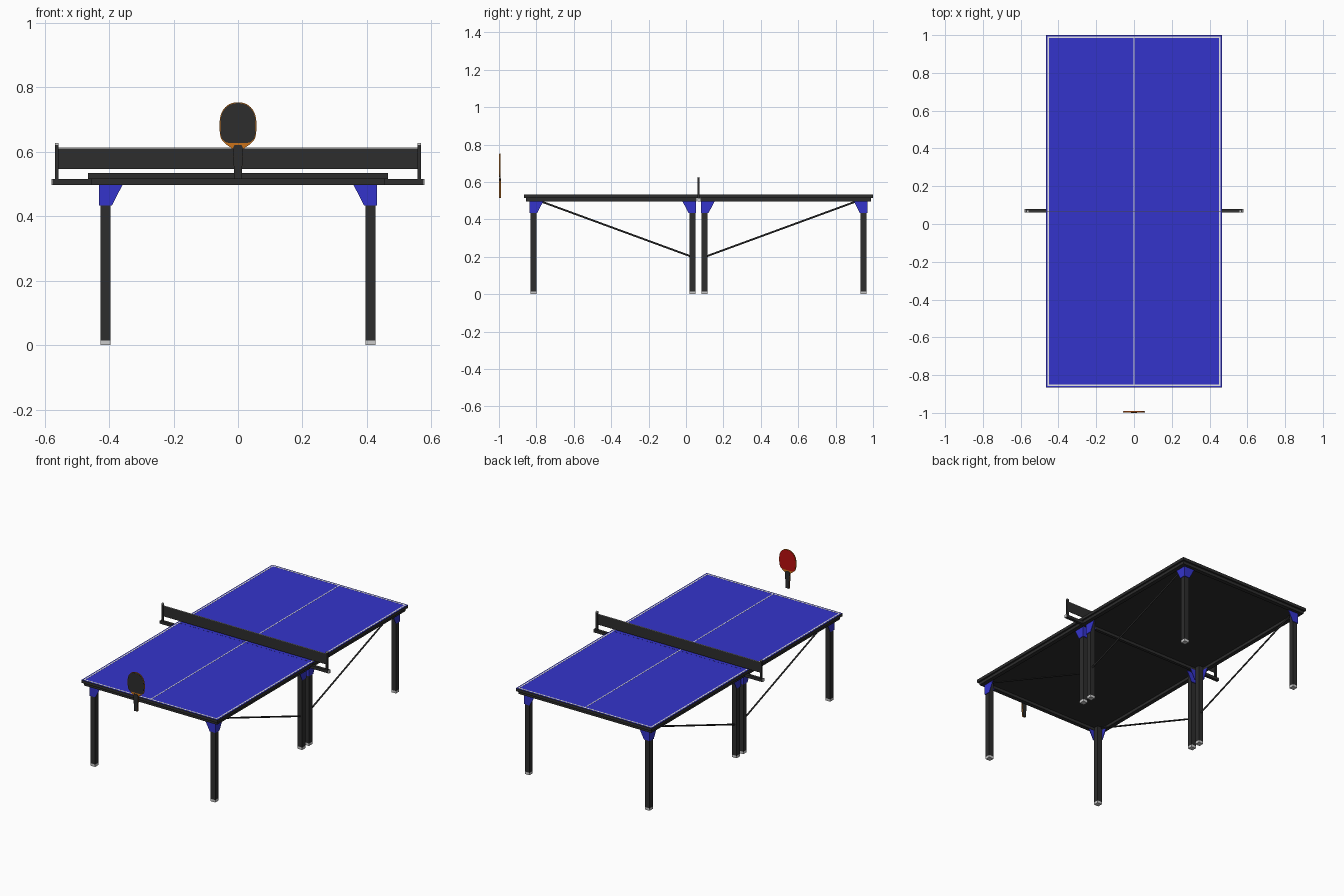
import bpy
import bmesh
from math import sin, cos, pi, copysign
from mathutils import Vector

cube = bpy.data.objects.get("Cube")
if cube:
    bpy.data.objects.remove(cube)


def material(name, r, g, b):
    m = bpy.data.materials.new(name)
    m.use_nodes = True
    m.diffuse_color = (r, g, b, 1)
    node = next(n for n in m.node_tree.nodes if n.type == 'BSDF_PRINCIPLED')
    node.inputs["Base Color"].default_value = (r, g, b, 1)
    return m


BLUE = material("table_blue", 0.034, 0.034, 0.6)
DARK = material("charcoal", 0.026, 0.026, 0.026)
WHITE = material("line_white", 0.8, 0.8, 0.8)
GREY = material("cap_grey", 0.6, 0.6, 0.6)
WOOD = material("orange_wood", 0.6, 0.17, 0.01)
RED = material("rubber_red", 0.5, 0.005, 0.005)

X, Y, Z = Vector((1, 0, 0)), Vector((0, 1, 0)), Vector((0, 0, 1))


def finish(name, bm, *mats):
    bmesh.ops.recalc_face_normals(bm, faces=bm.faces)
    mesh = bpy.data.meshes.new(name)
    bm.to_mesh(mesh)
    bm.free()
    for m in mats:
        mesh.materials.append(m)
    ob = bpy.data.objects.new(name, mesh)
    bpy.context.scene.collection.objects.link(ob)
    return ob


def box(name, xs, ys, zs, mat):
    """Box between pairs of limits on each axis."""
    bm = bmesh.new()
    bmesh.ops.create_cube(bm, size=1)
    for v in bm.verts:
        v.co = [(a + b) / 2 + c * (b - a) for (a, b), c in zip((xs, ys, zs), v.co)]
    return finish(name, bm, mat)


def around(c, half):
    return (c - half, c + half)


def plate(name, pts, u, n, origin, thick, mat):
    """Flat outline in the u/z plane, extruded along n about the origin."""
    bm = bmesh.new()
    rings = [[bm.verts.new(Vector(origin) + u * a + Z * b + n * (k * thick / 2))
              for a, b in pts] for k in (-1, 1)]
    bm.faces.new(rings[0])
    bm.faces.new(rings[1][::-1])
    for i in range(len(pts)):
        j = (i + 1) % len(pts)
        bm.faces.new((rings[0][i], rings[0][j], rings[1][j], rings[1][i]))
    return finish(name, bm, mat)


def rod(name, a, b, radius, mat):
    a, b = Vector(a), Vector(b)
    bm = bmesh.new()
    bmesh.ops.create_cone(bm, segments=10, cap_ends=True, radius1=radius,
                          radius2=radius, depth=(b - a).length)
    turn = (b - a).to_track_quat('Z', 'Y')
    for v in bm.verts:
        v.co = turn @ v.co + (a + b) / 2
    for f in bm.faces:
        f.smooth = len(f.verts) == 4
    return finish(name, bm, mat)


MID = 0.067            # y of the net
HALF_W, HALF_L = 0.465, 0.933
UNDER, TOP = 0.515, 0.533
BEAM = 0.497           # underside of the frame
LEG_X, LEG = 0.411, 0.016
BRACKET = [(0.02, BEAM), (0.02, 0.433), (-0.02, 0.433), (-0.053, BEAM)]

for s, end in ((-1, "front"), (1, "back")):
    # Half table top: blue playing face, dark sides and underside
    ys = sorted((MID + s * 0.0004, MID + s * HALF_L))
    top = box(end + "_table_top", (-HALF_W, HALF_W), ys, (UNDER, TOP), DARK)
    top.data.materials.append(BLUE)
    for f in top.data.polygons:
        f.material_index = int(f.normal.z > 0.5)

    # Frame beams below the top
    far = sorted((MID + s * 0.897, MID + s * 0.922))
    box(end + "_end_beam", (-0.455, 0.455), far, (BEAM, UNDER), DARK)

    # White end line
    line = sorted((MID + s * 0.917, MID + s * 0.925))
    box(end + "_end_line", (-0.457, 0.457), line, (TOP, TOP + 0.0006), WHITE)

    for sx, side in ((-1, "right"), (1, "left")):
        tag = end + "_" + side
        side_y = sorted((MID + s * 0.012, MID + s * 0.897))
        box(tag + "_side_beam", sorted((sx * 0.43, sx * 0.455)), side_y,
            (BEAM, UNDER), DARK)
        # Legs with feet and two corner bracket plates each
        for offset, out, where in ((0.883, s, "outer"), (0.033, -s, "inner")):
            x, y = sx * LEG_X, MID + s * offset
            name = tag + "_" + where
            box(name + "_leg", around(x, LEG), around(y, LEG), (0.015, UNDER), DARK)
            box(name + "_foot", around(x, LEG), around(y, LEG), (0, 0.015), GREY)
            plate(name + "_bracket_across", BRACKET, X * sx, Y,
                  (x, y + out * 0.018, 0), 0.004, BLUE)
            plate(name + "_bracket_along", BRACKET, Y * out, X,
                  (x + sx * 0.018, y, 0), 0.004, BLUE)
        # Diagonal brace
        rod(tag + "_brace", (sx * LEG_X, MID + s * 0.85, 0.499),
            (sx * LEG_X, MID + s * 0.04, 0.202), 0.005, DARK)

# Long white lines
for x, half, name in ((-0.453, 0.004, "right_side_line"), (0, 0.003, "centre_line"),
                      (0.453, 0.004, "left_side_line")):
    box(name, around(x, half), around(MID, 0.917), (TOP, TOP + 0.0006), WHITE)

# Net, tape, crossbar and posts
box("net", (-0.556, 0.556), around(MID, 0.0008), (0.546, 0.61), DARK)
box("net_tape", (-0.556, 0.556), around(MID, 0.001), (0.61, 0.613), WHITE)
box("net_crossbar", (-0.575, 0.575), around(MID + 0.003, 0.009), (BEAM, UNDER), DARK)
for sx, side in ((-1, "right"), (1, "left")):
    box(side + "_crossbar_cap", sorted((sx * 0.575, sx * 0.579)),
        around(MID + 0.003, 0.009), (BEAM, UNDER), GREY)
    box(side + "_net_post", around(sx * 0.562, 0.006), around(MID, 0.006),
        (UNDER, 0.621), DARK)
    box(side + "_net_post_cap", around(sx * 0.562, 0.006), around(MID, 0.006),
        (0.621, 0.626), GREY)

# Paddle standing in the air before the front end
BAT_Y, CUT = -0.995, 0.627


def blade(scale):
    """Blade outline, rounder above and squarer below, cut flat at the neck."""
    pts = []
    for i in range(48):
        t = 2 * pi * (i + 0.5) / 48 - pi / 2
        p = 2 / (2.2 if sin(t) > 0 else 4)
        x = 0.057 * scale * copysign(abs(cos(t)) ** p, cos(t))
        z = 0.688 + 0.065 * scale * copysign(abs(sin(t)) ** p, sin(t))
        if z > CUT:
            pts.append((x, z))
    return pts


neck = [(-0.036, 0.622), (-0.016, 0.608), (-0.011, 0.515)]
core = neck + [(-x, z) for x, z in reversed(neck)]
plate("paddle_wood", blade(1) + core, X, Y, (0, BAT_Y, 0), 0.005, WOOD)
grip = [(-0.011, 0.515), (-0.016, 0.61), (-0.011, 0.62)]
grip += [(-x, z) for x, z in reversed(grip)]
for s, end, mat in ((-1, "front", DARK), (1, "back", RED)):
    plate(end + "_paddle_rubber", blade(0.96), X, Y,
          (0, BAT_Y + s * 0.0032, 0), 0.0014, mat)
    plate(end + "_paddle_grip", grip, X, Y, (0, BAT_Y + s * 0.00375, 0), 0.0025, DARK)
